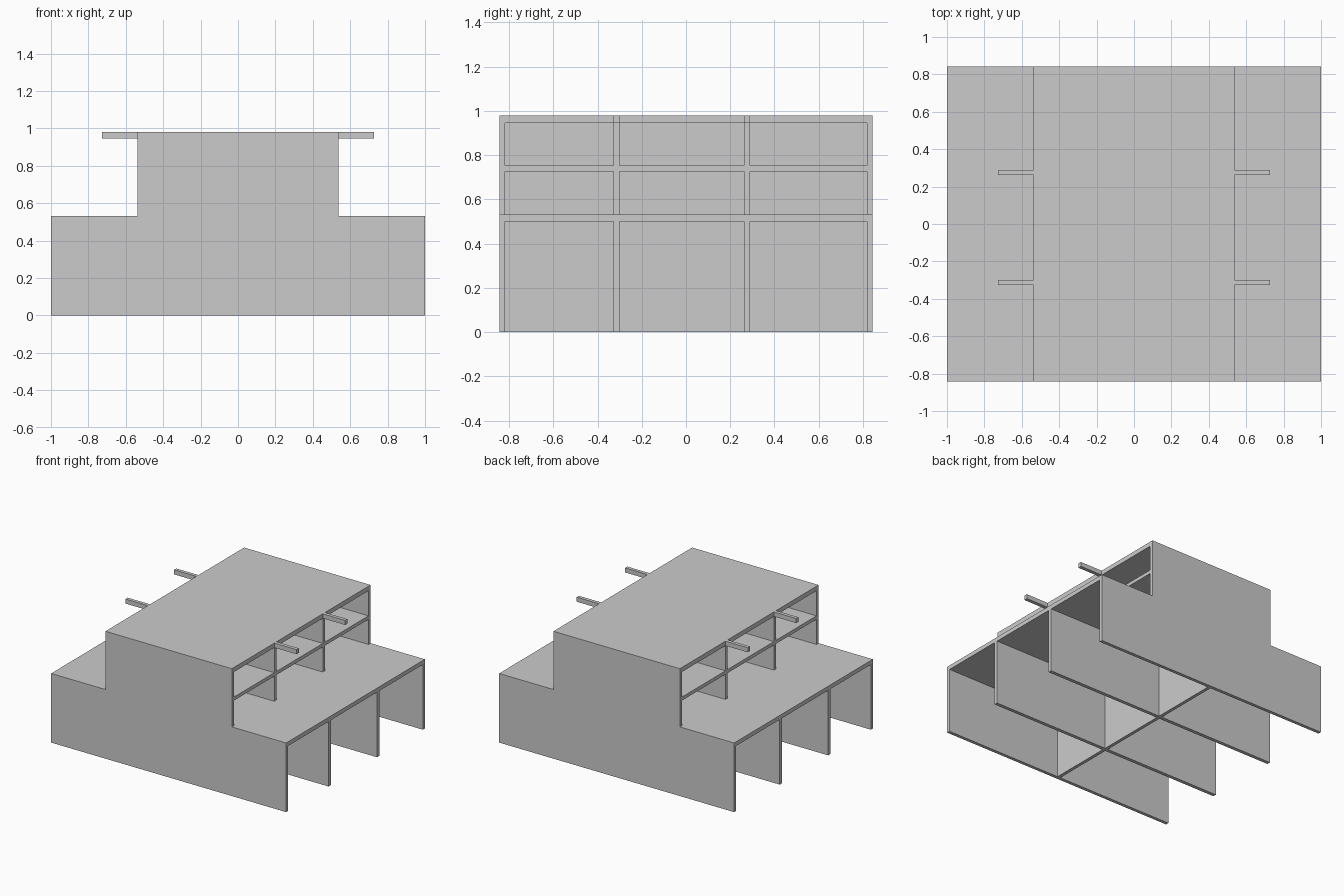
import bpy, bmesh

if "Cube" in bpy.data.objects:
    bpy.data.objects.remove(bpy.data.objects["Cube"])

DESK_X, HUTCH_X, BRACKET_X = 1.0, 0.538, 0.728
DESK_Z, TOP_Z = 0.532, 0.98
END_Y, T = 0.843, 0.025
DIVIDERS = [(-0.327, -0.3), (0.262, 0.289)]


def make_object(name, bm):
    bmesh.ops.recalc_face_normals(bm, faces=bm.faces)
    mesh = bpy.data.meshes.new(name)
    bm.to_mesh(mesh)
    bm.free()
    obj = bpy.data.objects.new(name, mesh)
    bpy.context.collection.objects.link(obj)


def extruded_panel(name, profile, y0, y1):
    """Extrude an x-z outline from y0 to y1."""
    bm = bmesh.new()
    face = bm.faces.new([bm.verts.new((x, y0, z)) for x, z in profile])
    new = bmesh.ops.extrude_face_region(bm, geom=[face])["geom"]
    bmesh.ops.translate(bm, vec=(0, y1 - y0, 0),
                        verts=[v for v in new if isinstance(v, bmesh.types.BMVert)])
    make_object(name, bm)


def box(name, x0, x1, y0, y1, z0, z1):
    extruded_panel(name, [(x0, z0), (x1, z0), (x1, z1), (x0, z1)], y0, y1)


def stepped(desk_x, hutch_x, top_z):
    """Upside-down T outline shared by all cross panels."""
    right = [(desk_x, 0), (desk_x, DESK_Z), (hutch_x, DESK_Z), (hutch_x, top_z)]
    return right + [(-x, z) for x, z in reversed(right)]


# Outer end panels
panel = stepped(DESK_X, HUTCH_X, TOP_Z)
extruded_panel("end_panel_front", panel, -END_Y, -END_Y + T)
extruded_panel("end_panel_back", panel, END_Y - T, END_Y)

inner = END_Y - T

# Inner dividers, each with a bracket arm on both sides at the top
for i, (y0, y1) in enumerate(DIVIDERS, 1):
    extruded_panel(f"divider_{i}", stepped(DESK_X, HUTCH_X, 0.945), y0, y1)
    for side, sx in (("right", 1), ("left", -1)):
        x0, x1 = sorted((sx * HUTCH_X, sx * BRACKET_X))
        box(f"bracket_{side}_{i}", x0, x1, y0, y1, 0.945, TOP_Z)

# Top board
box("top_board", -HUTCH_X, HUTCH_X, -inner, inner, 0.945, TOP_Z)

# Desk surface, shelf and central spine, fitted between the cross panels
edges = [-inner] + [y for pair in DIVIDERS for y in pair] + [inner]
for i, (y0, y1) in enumerate(zip(edges[::2], edges[1::2]), 1):
    box(f"desk_top_{i}", -DESK_X, DESK_X, y0, y1, 0.5, DESK_Z)
    box(f"shelf_{i}", -HUTCH_X, HUTCH_X, y0, y1, 0.725, 0.752)
    box(f"spine_lower_{i}", -T / 2, T / 2, y0, y1, 0, 0.5)
    box(f"spine_upper_{i}", -T / 2, T / 2, y0, y1, DESK_Z, 0.945)
